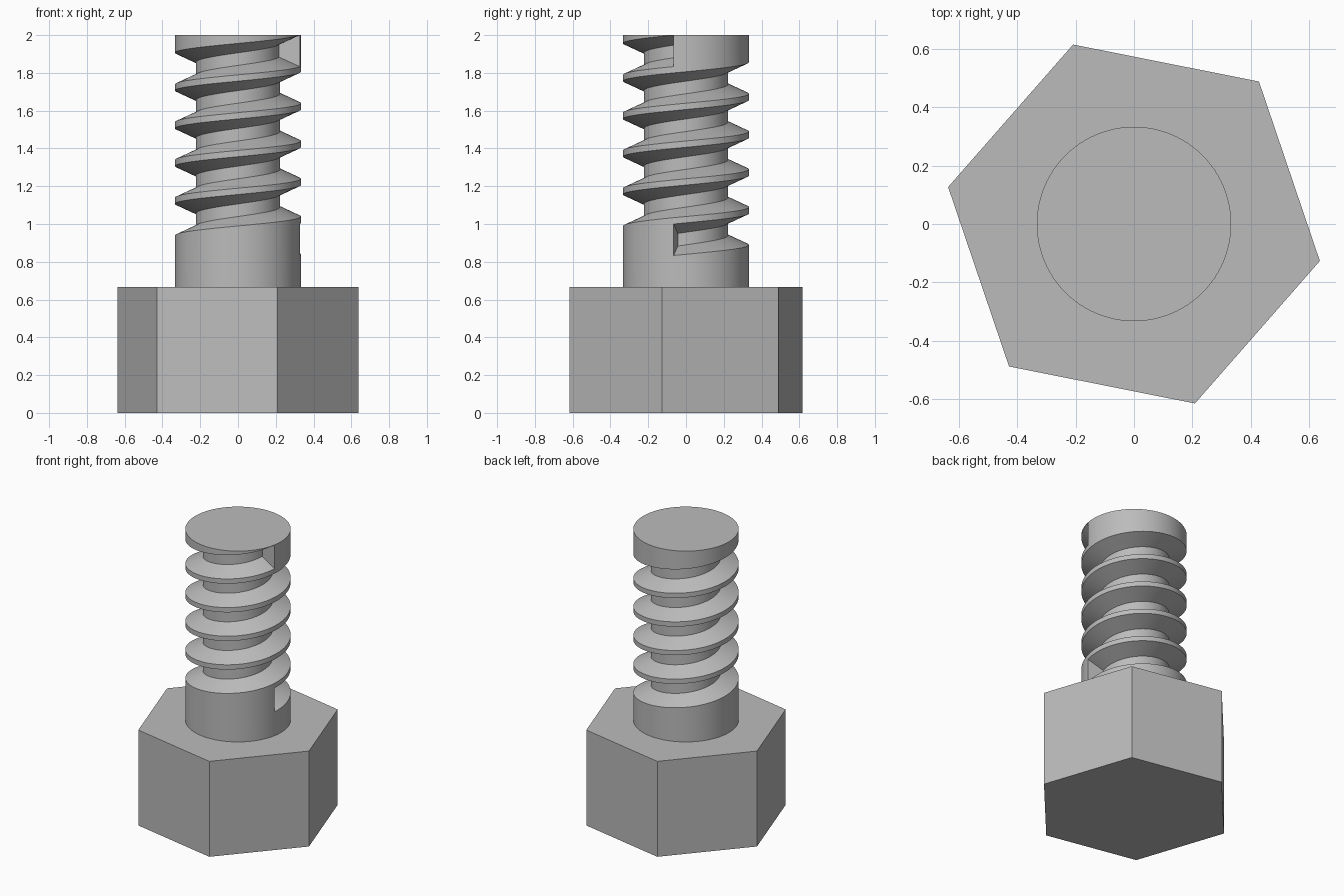
import bpy, bmesh
from math import pi, cos, sin, radians

cube = bpy.data.objects.get("Cube")
if cube:
    bpy.data.objects.remove(cube)

TURN = radians(-11.25)              # whole bolt is twisted slightly
HEAD_R, HEAD_H, TOP = 0.65, 2 / 3, 2.0
OUTER, ROOT = 1 / 3, 2 / 9          # thread crest and root radii
PITCH, TURNS, STEPS = 0.2, 5, 96
START = 11 / 12                     # groove centre height at its start
HALF_OUT, HALF_IN = 1 / 12, 1 / 30  # groove half heights at crest and root

steel = bpy.data.materials.new("plain grey")
steel.use_nodes = True
grey = (0.5, 0.5, 0.5, 1)
steel.diffuse_color = grey
steel.node_tree.nodes["Principled BSDF"].inputs["Base Color"].default_value = grey


def add_object(name, bm):
    bmesh.ops.recalc_face_normals(bm, faces=bm.faces)
    mesh = bpy.data.meshes.new(name)
    bm.to_mesh(mesh)
    bm.free()
    mesh.materials.append(steel)
    obj = bpy.data.objects.new(name, mesh)
    bpy.context.collection.objects.link(obj)
    return obj


def ring(bm, radius, z, count):
    angles = [TURN + 2 * pi * i / count for i in range(count)]
    return [bm.verts.new((radius * cos(a), radius * sin(a), z)) for a in angles]


# Hexagonal head
bm = bmesh.new()
base = bm.faces.new(ring(bm, HEAD_R, 0, 6))
side = bmesh.ops.extrude_face_region(bm, geom=[base], use_keep_orig=True)
bmesh.ops.translate(bm, vec=(0, 0, HEAD_H),
                    verts=[g for g in side["geom"] if isinstance(g, bmesh.types.BMVert)])
add_object("hex_head", bm)

# Shank with a helical groove
bm = bmesh.new()


def groove(step, turn):
    """Four corners of the groove section at one step of one turn."""
    a = TURN + 2 * pi * step / STEPS
    c = START + PITCH * (turn + step / STEPS)
    section = ((OUTER, -HALF_OUT), (ROOT, -HALF_IN), (ROOT, HALF_IN), (OUTER, HALF_OUT))
    return [bm.verts.new((r * cos(a), r * sin(a), c + dz)) for r, dz in section]


low = ring(bm, OUTER, HEAD_H, STEPS)
high = ring(bm, OUTER, TOP, STEPS)
columns = []
for i in range(STEPS + 1):
    col = [low[i % STEPS]]
    for t in range(TURNS):
        col += groove(i, t)
    columns.append(col + [high[i % STEPS]])

# Flat walls where the groove starts and stops
first_wall = columns[0][1:5]
last_wall = columns[STEPS][-5:-1]
bm.faces.new(first_wall)
bm.faces.new(last_wall)

last = len(columns[0]) - 2
for i in range(STEPS):
    a, b = columns[i], columns[i + 1]
    for j in range(last + 1):
        loop = [a[j], b[j], b[j + 1], a[j + 1]]
        if i == STEPS - 1 and j == 0:       # plain shank beside the start wall
            loop[2:2] = [first_wall[0], first_wall[3]]
        if i == 0 and j == last:            # plain shank beside the end wall
            loop[4:] = [last_wall[3], last_wall[0]]
        bm.faces.new(loop)
bm.faces.new(high)
bmesh.ops.remove_doubles(bm, verts=bm.verts, dist=0.0001)
shank = add_object("threaded_shank", bm)

bpy.ops.object.select_all(action='DESELECT')
shank.select_set(True)
bpy.context.view_layer.objects.active = shank
bpy.ops.object.shade_smooth_by_angle(angle=radians(25))
